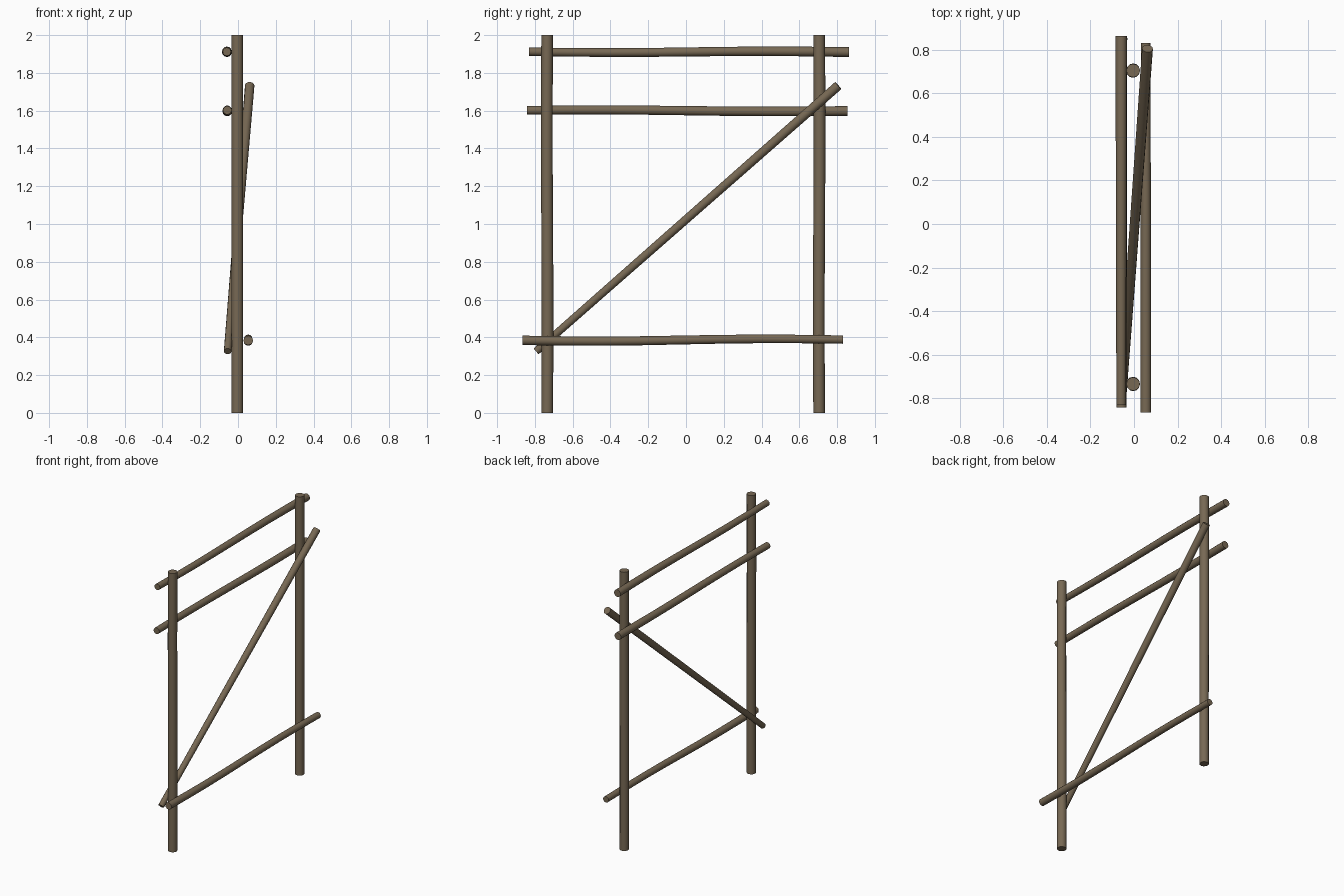
import bpy, bmesh, math
from mathutils import Vector

if "Cube" in bpy.data.objects:
    bpy.data.objects.remove(bpy.data.objects["Cube"])

wood = bpy.data.materials.new("weathered brown wood")
wood.diffuse_color = (0.185, 0.140, 0.088, 1)
wood.use_nodes = True
wood.node_tree.nodes["Principled BSDF"].inputs["Base Color"].default_value = wood.diffuse_color
SIDES = 12


def pole(name, start, end, r0, r1, sag=0.003, waves=1.0, rings=9):
    """Round pole between two points, tapered and gently crooked."""
    a, b = Vector(start), Vector(end)
    axis = (b - a).normalized()
    u = axis.cross(Vector((1, 0, 0))).normalized()
    v = axis.cross(u)
    bm = bmesh.new()
    loops = []
    for i in range(rings):
        t = i / (rings - 1)
        centre = a.lerp(b, t) + u * sag * math.sin(2 * math.pi * waves * t)
        r = r0 + (r1 - r0) * t
        loops.append([bm.verts.new(centre + r * (u * math.cos(k) + v * math.sin(k)))
                      for k in (2 * math.pi * j / SIDES for j in range(SIDES))])
    for lo, hi in zip(loops, loops[1:]):
        for j in range(SIDES):
            n = (j + 1) % SIDES
            bm.faces.new((lo[j], lo[n], hi[n], hi[j]))
    bm.faces.new(loops[0])
    bm.faces.new(loops[-1])
    bmesh.ops.recalc_face_normals(bm, faces=bm.faces)
    mesh = bpy.data.meshes.new(name)
    bm.to_mesh(mesh)
    bm.free()
    mesh.materials.append(wood)
    obj = bpy.data.objects.new(name, mesh)
    bpy.context.collection.objects.link(obj)
    bpy.context.view_layer.objects.active = obj
    obj.select_set(True)
    bpy.ops.object.shade_smooth_by_angle(angle=math.radians(40))
    obj.select_set(False)


# upright posts
pole("front_post", (-0.004, -0.735, 0), (-0.004, -0.735, 2), 0.031, 0.031, 0.002)
pole("back_post", (-0.004, 0.705, 0), (-0.004, 0.705, 2), 0.031, 0.031, -0.002)

# horizontal rails, two on the left and one on the right
pole("top_rail", (-0.059, -0.832, 1.912), (-0.059, 0.863, 1.91), 0.022, 0.026, 0.004)
pole("middle_rail", (-0.057, -0.843, 1.602), (-0.057, 0.855, 1.598), 0.023, 0.026, -0.003)
pole("bottom_rail", (0.054, -0.866, 0.384), (0.054, 0.831, 0.388), 0.025, 0.022, 0.005)

# diagonal brace crossing between the posts
pole("diagonal_brace", (-0.055, -0.793, 0.326), (0.062, 0.806, 1.733), 0.020, 0.025, 0.0)
